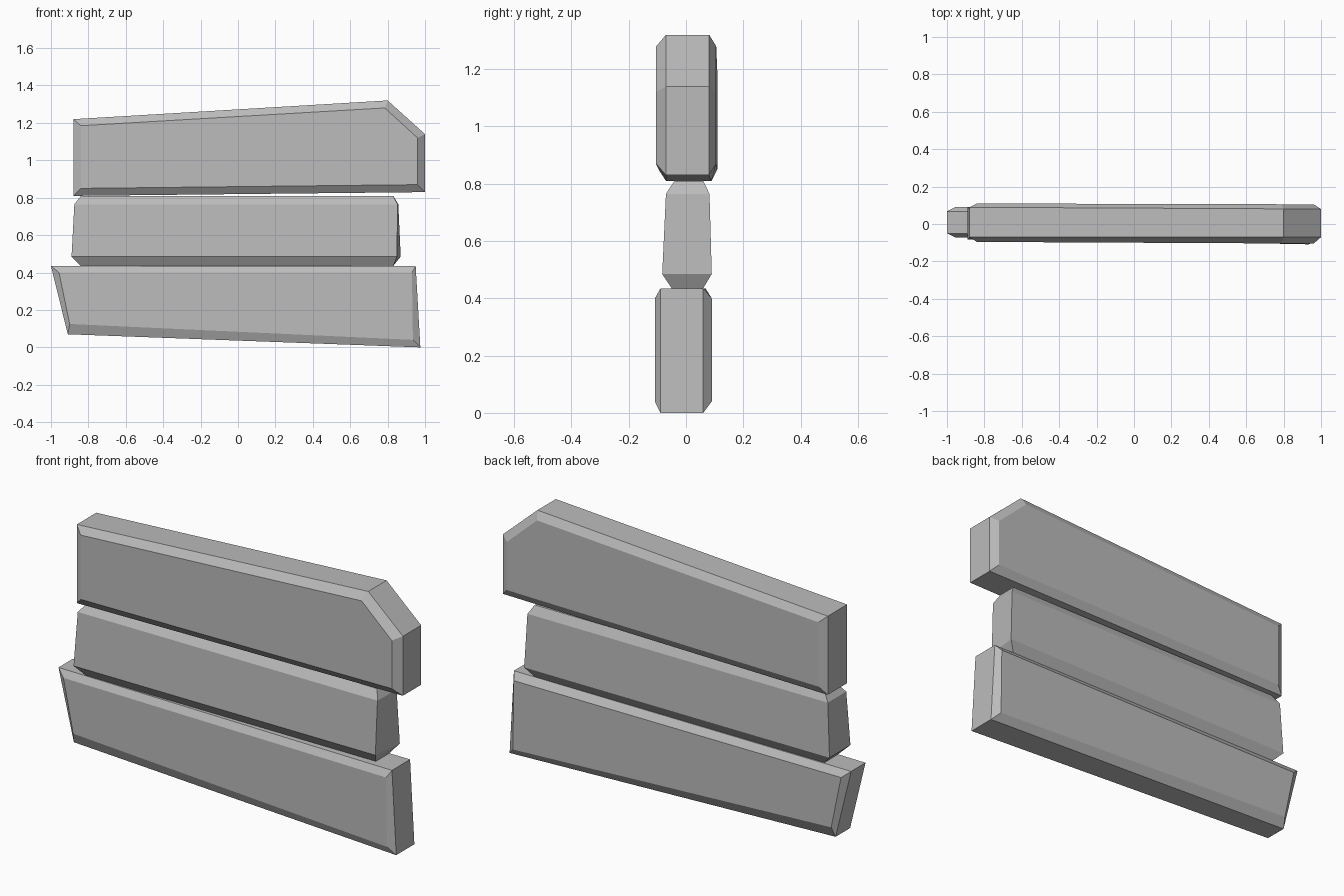
import bpy
import bmesh

cube = bpy.data.objects.get("Cube")
if cube:
    bpy.data.objects.remove(cube, do_unlink=True)

grey = bpy.data.materials.new("plain grey")
grey.use_nodes = True
colour = (0.5, 0.5, 0.5, 1)
grey.diffuse_color = colour
grey.node_tree.nodes["Principled BSDF"].inputs["Base Color"].default_value = colour


def loft(name, rings):
    """Join matching rings of points with quads and cap both ends."""
    bm = bmesh.new()
    loops = [[bm.verts.new(p) for p in ring] for ring in rings]
    n = len(loops[0])
    for a, b in zip(loops, loops[1:]):
        for i in range(n):
            j = (i + 1) % n
            bm.faces.new((a[i], a[j], b[j], b[i]))
    bm.faces.new(loops[0])
    bm.faces.new(loops[-1])
    bmesh.ops.recalc_face_normals(bm, faces=bm.faces)
    mesh = bpy.data.meshes.new(name)
    bm.to_mesh(mesh)
    bm.free()
    mesh.materials.append(grey)
    obj = bpy.data.objects.new(name, mesh)
    bpy.context.collection.objects.link(obj)
    return obj


def slab(name, rim, face, left, right):
    """Board with bevelled front and back; left and right give the four
    depths (front face, front rim, back rim, back face) at each end."""
    rings = []
    for k, outline in enumerate((face, rim, rim, face)):
        ring = []
        for x, z in outline:
            t = (x + 1) / 2
            ring.append((x, left[k] * (1 - t) + right[k] * t, z))
        rings.append(ring)
    return loft(name, rings)


# Top board with a clipped upper corner
slab("top_board",
     [(-0.88, 0.81), (1.0, 0.83), (1.0, 1.14), (0.8, 1.32), (-0.88, 1.22)],
     [(-0.84, 0.85), (0.96, 0.87), (0.96, 1.12), (0.785, 1.28), (-0.84, 1.185)],
     (-0.095, -0.07, 0.09, 0.11), (-0.105, -0.07, 0.08, 0.105))

# Bottom board with a slanted end and a slanted underside
slab("bottom_board",
     [(-0.91, 0.07), (0.975, 0.0), (0.95, 0.435), (-1.0, 0.435)],
     [(-0.9, 0.125), (0.935, 0.04), (0.93, 0.4), (-0.957, 0.4)],
     (-0.07, -0.05, 0.068, 0.09), (-0.11, -0.09, 0.06, 0.09))

# Middle board, bevelled along its top and bottom
levels = [  # height, left, right front, right back, front, back
    (0.435, -0.84, 0.83, 0.83, -0.05, 0.06),
    (0.485, -0.89, 0.85, 0.87, -0.083, 0.09),
    (0.765, -0.875, 0.853, 0.857, -0.07, 0.082),
    (0.81, -0.84, 0.83, 0.83, -0.04, 0.06),
]
loft("middle_board",
     [[(l, f, z), (rf, f, z), (rb, b, z), (l, b, z)] for z, l, rf, rb, f, b in levels])
